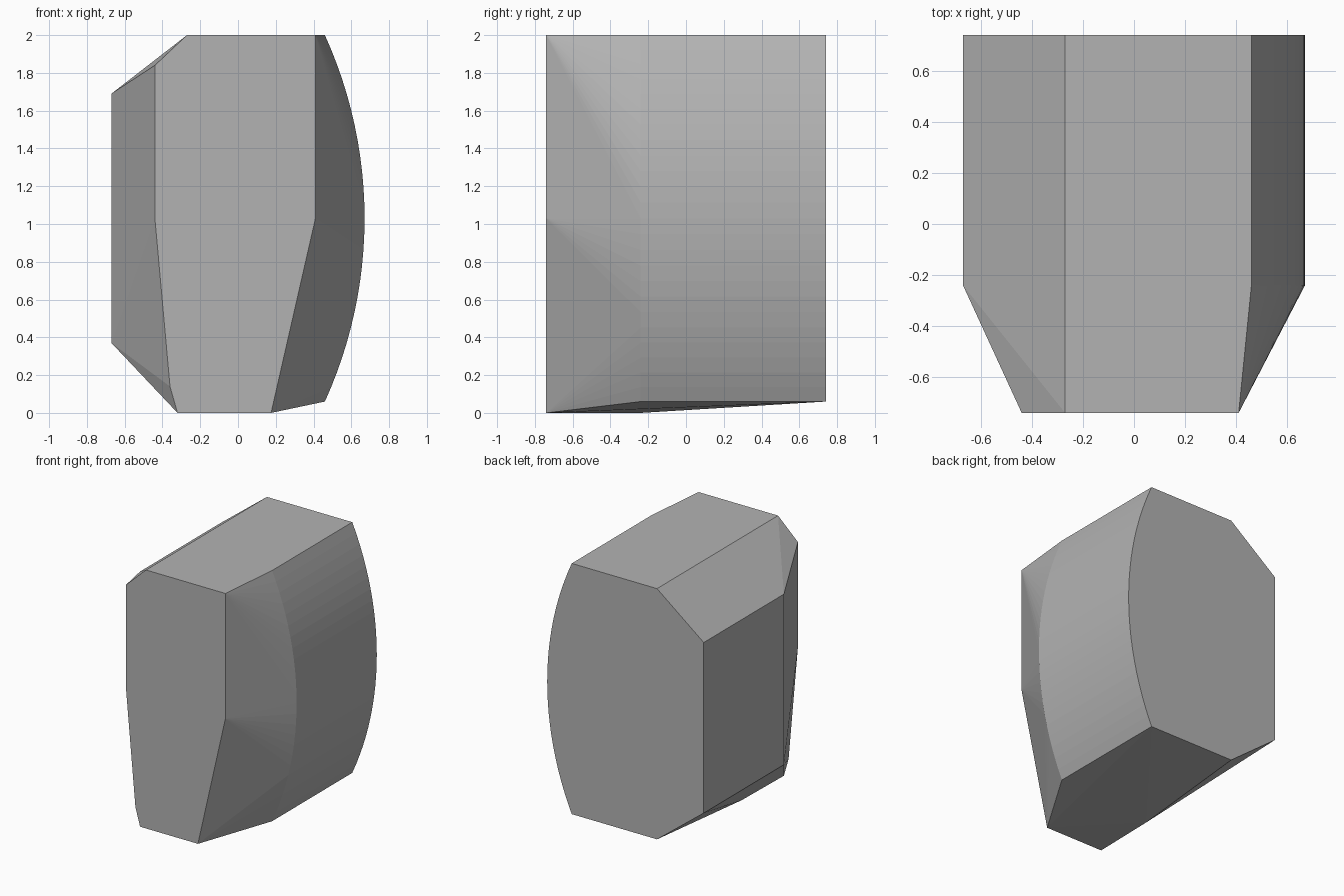
import bpy, bmesh
from math import asin, sin, cos, radians

default = bpy.data.objects.get("Cube")
if default:
    bpy.data.objects.remove(default, do_unlink=True)

BACK, SHOULDER, FRONT = 0.74, -0.24, -0.74
MID, HALF, BULGE, SIDE = 1.03, 0.97, 0.21, 0.67

# Bulged left flank: a circular arc from the bottom edge to the top edge
radius = (HALF ** 2 + BULGE ** 2) / (2 * BULGE)
sweep = asin(HALF / radius)
STEPS = 24
arc = []
for i in range(STEPS + 1):
    a = sweep * (2 * i / STEPS - 1)
    arc.append((SIDE - radius * (1 - cos(a)), MID + radius * sin(a)))

# Chamfered right flank, shared by the back and shoulder sections
flank = [(-0.27, 2.0), (-SIDE, 1.69), (-SIDE, 0.37)]
sections = {
    BACK: arc + flank + [(-0.27, 0.06)],
    SHOULDER: arc + flank + [(-0.31, 0.0)],
    # Narrower front face
    FRONT: [(-0.27, 2.0), (0.41, 2.0), (0.41, 1.03), (0.175, 0.0),
            (-0.32, 0.0), (-0.36, 0.14), (-0.44, 1.03), (-0.44, 1.84)],
}

# Skin the three sections as one convex block
bm = bmesh.new()
for y, profile in sections.items():
    for x, z in profile:
        bm.verts.new((x, y, z))
hull = bmesh.ops.convex_hull(bm, input=bm.verts)
spare = [v for v in hull["geom_interior"] if isinstance(v, bmesh.types.BMVert)]
bmesh.ops.delete(bm, geom=spare, context='VERTS')
bmesh.ops.dissolve_limit(bm, angle_limit=radians(0.2),
                         verts=bm.verts, edges=bm.edges)
bmesh.ops.recalc_face_normals(bm, faces=bm.faces)

mesh = bpy.data.meshes.new("faceted_block")
bm.to_mesh(mesh)
bm.free()
block = bpy.data.objects.new("faceted_block", mesh)
bpy.context.collection.objects.link(block)

# Single neutral grey
grey = bpy.data.materials.new("neutral_grey")
grey.use_nodes = True
colour = (0.45, 0.45, 0.45, 1.0)
grey.diffuse_color = colour
grey.node_tree.nodes["Principled BSDF"].inputs["Base Color"].default_value = colour
mesh.materials.append(grey)
